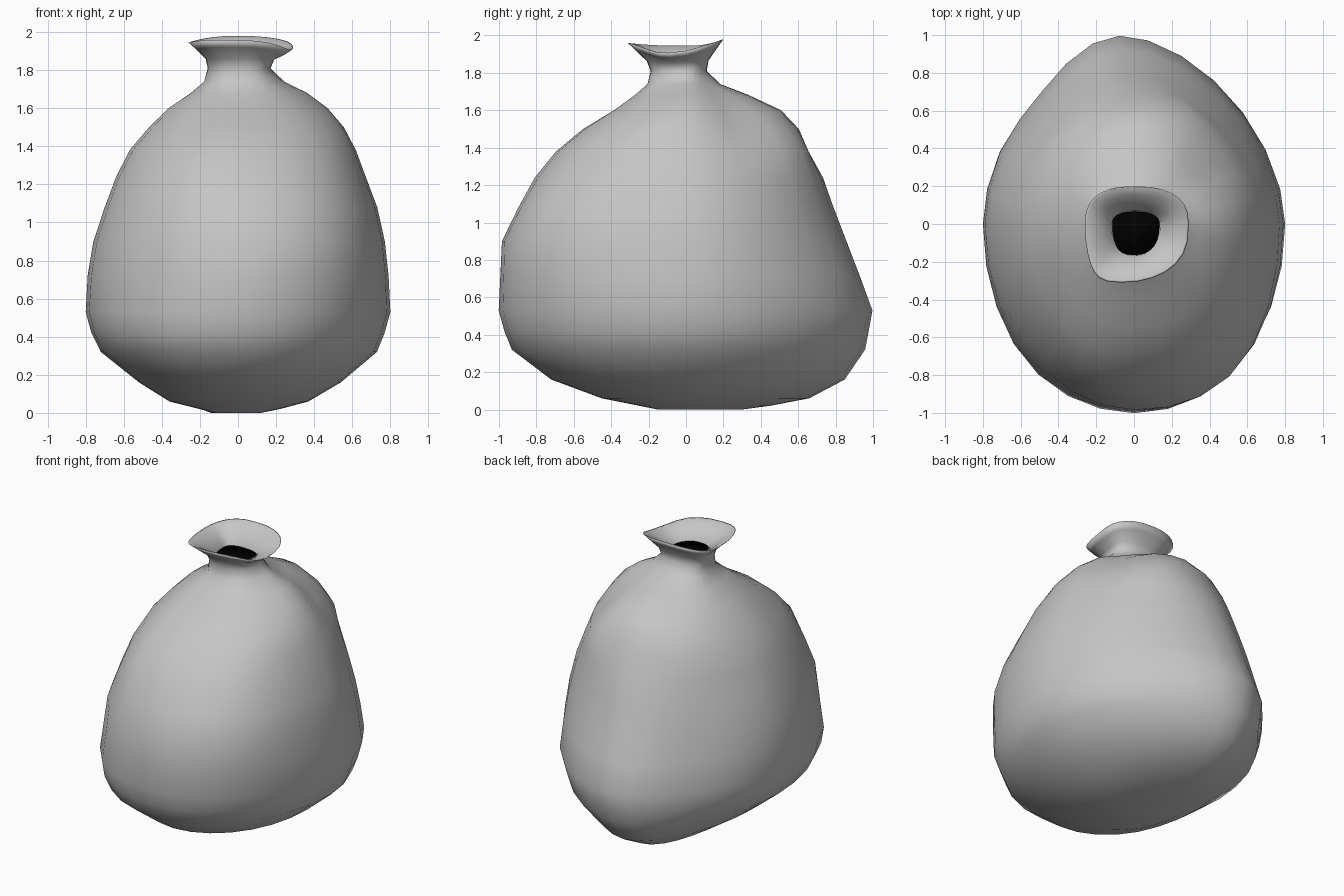
import bpy, bmesh, math

cube = bpy.data.objects.get("Cube")
if cube:
    bpy.data.objects.remove(cube, do_unlink=True)

SIDES = 28


def material(name, value):
    mat = bpy.data.materials.new(name)
    mat.use_nodes = True
    color = (value, value, value, 1)
    mat.diffuse_color = color
    mat.node_tree.nodes["Principled BSDF"].inputs["Base Color"].default_value = color
    return mat


def bump(value, center, width):
    return math.exp(-((value - center) / width) ** 2)


def toward(a, degrees, width):
    """Weight that peaks where the angle a points in the given direction."""
    gap = a - math.radians(degrees)
    return bump(math.atan2(math.sin(gap), math.cos(gap)), 0, width)


def ring(z, left, right, front, back):
    """One cross-section, with its own reach in each of the four directions."""
    points = []
    low = max(0, 1 - z / 1.5)
    for i in range(SIDES):
        a = math.tau * i / SIDES
        c, s = math.cos(a), math.sin(a)
        # the back narrows to a blunt point low down, the mouth is squarish
        power = 1.12 if s > 0 and z < 1.3 else 0.8 if z > 1.8 else 1.0
        x = (left if c > 0 else right) * math.copysign(abs(c) ** power, c)
        y = (back if s > 0 else front) * math.copysign(abs(s) ** power, s)
        x -= 0.12 * low * max(0, s) ** 2
        # gathered folds below the tie
        swell = 1 + 0.03 * math.sin(5 * a + 0.6) * bump(z, 1.68, 0.12)
        # valley beside the back shoulder, with a fuller belly under it
        swell -= 0.17 * toward(a, 34, 0.36) * bump(z, 1.56, 0.15)
        swell += 0.06 * toward(a, 62, 0.35) * bump(z, 1.36, 0.14)
        # full front left side, flattened back right side
        swell += 0.06 * toward(a, -48, 0.45) * bump(z, 1.05, 0.45)
        swell -= 0.07 * toward(a, 130, 0.4) * bump(z, 0.6, 0.5)
        # front right side: shallow valley on top, rounded belly at the base
        swell -= 0.05 * toward(a, 212, 0.35) * bump(z, 1.52, 0.15)
        swell += 0.05 * toward(a, 246, 0.3) * bump(z, 1.25, 0.2)
        swell += 0.04 * toward(a, 225, 0.4) * bump(z, 0.36, 0.2)
        # wavy lip
        wave = bump(z, 1.94, 0.06)
        lift = 0.035 * s * s * (1 if s > 0 else 0.4)
        lift -= 0.04 * toward(a, -18, 0.5)
        x -= 0.07 * wave * max(0, -s) ** 3
        points.append((x * swell, y * swell, z + wave * lift))
    return points


def loft(name, sections, mat):
    """Skin the cross-sections and close the first one."""
    bm = bmesh.new()
    rings = [[bm.verts.new(p) for p in ring(*sec)] for sec in sections]
    for lower, upper in zip(rings, rings[1:]):
        for i in range(SIDES):
            j = (i + 1) % SIDES
            bm.faces.new((lower[i], lower[j], upper[j], upper[i]))
    bm.faces.new(rings[0][::-1])
    for face in bm.faces:
        face.smooth = True
    mesh = bpy.data.meshes.new(name)
    bm.to_mesh(mesh)
    bm.free()
    mesh.materials.append(mat)
    obj = bpy.data.objects.new(name, mesh)
    bpy.context.collection.objects.link(obj)


cloth = material("grey cloth", 0.56)
dark = material("dark hollow", 0.0)

# sack body, tied neck, flared lip and the inside of the funnel
# each row: height, then reach to the left, right, front and back
body = [
    (0.0, 0.12, 0.12, 0.15, 0.3),
    (0.02, 0.22, 0.2, 0.25, 0.45),
    (0.06, 0.37, 0.36, 0.45, 0.66),
    (0.16, 0.54, 0.52, 0.72, 0.85),
    (0.32, 0.73, 0.72, 0.93, 0.96),
    (0.42, 0.77, 0.77, 0.97, 0.98),
    (0.53, 0.8, 0.8, 1.0, 1.0),
    (0.72, 0.79, 0.79, 0.99, 0.93),
    (0.9, 0.77, 0.76, 0.98, 0.86),
    (1.08, 0.73, 0.7, 0.89, 0.79),
    (1.24, 0.67, 0.64, 0.8, 0.73),
    (1.38, 0.62, 0.57, 0.69, 0.65),
    (1.5, 0.56, 0.47, 0.55, 0.6),
    (1.6, 0.47, 0.37, 0.39, 0.5),
    (1.68, 0.36, 0.25, 0.28, 0.33),
    (1.74, 0.24, 0.18, 0.21, 0.18),
    (1.81, 0.17, 0.16, 0.19, 0.11),
    (1.86, 0.19, 0.17, 0.21, 0.12),
    (1.91, 0.25, 0.22, 0.27, 0.17),
    (1.945, 0.29, 0.26, 0.31, 0.2),
    (1.945, 0.28, 0.25, 0.3, 0.195),
    (1.92, 0.22, 0.2, 0.25, 0.15),
    (1.86, 0.14, 0.12, 0.17, 0.07),
    (1.8, 0.13, 0.11, 0.16, 0.06),
]
loft("sack", body, cloth)

# dark plate at the bottom of the mouth
reach = (0.135, 0.115, 0.165, 0.065)
loft("mouth_hollow", [(1.845, *reach), (1.84, *reach)], dark)
